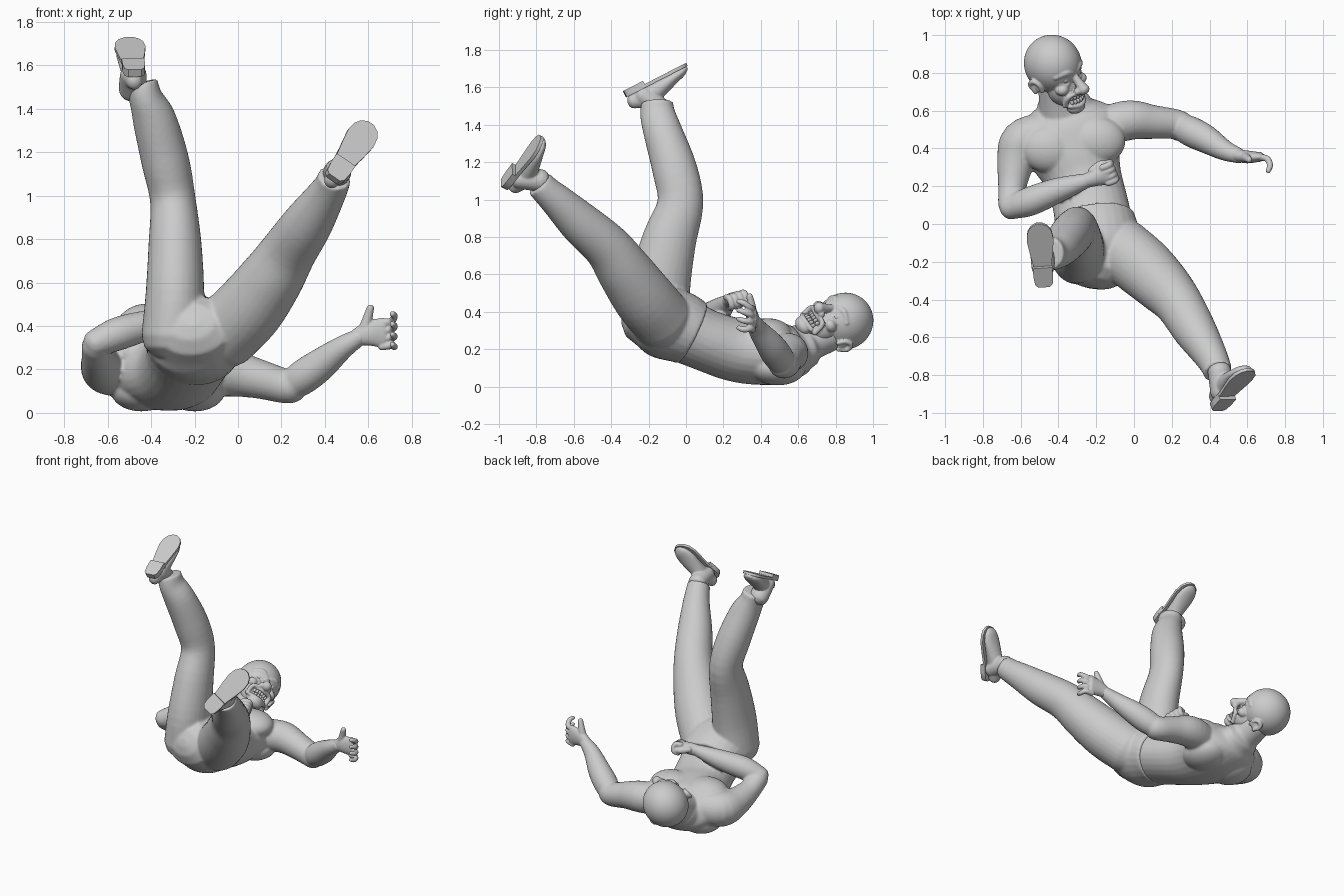
import bpy, bmesh, math
from mathutils import Matrix, Vector

if "Cube" in bpy.data.objects:
    bpy.data.objects.remove(bpy.data.objects["Cube"])

GREY = (0.6, 0.6, 0.6, 1)
mat = bpy.data.materials.new("plain_grey")
mat.use_nodes = True
mat.diffuse_color = GREY
mat.node_tree.nodes["Principled BSDF"].inputs["Base Color"].default_value = GREY


def frame(origin, forward, up):
    """Matrix with x along forward and z close to up."""
    x = Vector(forward).normalized()
    y = Vector(up).cross(x).normalized()
    m = Matrix((x, y, x.cross(y))).transposed().to_4x4()
    m.translation = origin
    return m


def spline(pts, steps=4):
    """Smooth the listed stations (x, y, z, half width, half depth)."""
    p = [Vector(q if len(q) == 5 else (*q, q[3])) for q in pts]
    p = [p[0] * 2 - p[1]] + p + [p[-1] * 2 - p[-2]]
    out = []
    for a, b, c, d in zip(p, p[1:], p[2:], p[3:]):
        for i in range(steps):
            t = i / steps
            out.append((b * 2 + (c - a) * t + (a * 2 - b * 5 + c * 4 - d) * t ** 2
                        + (b * 3 - a - c * 3 + d) * t ** 3) * 0.5)
    return out + [p[-2]]


def tube(bm, pts, side=(1, 0, 0), caps=(True, True), n=28):
    """Closed loft of ellipses along a smooth path, with optional domed ends."""
    s = spline(pts)
    pos = [Vector(v[:3]) for v in s]
    stations = []
    for i, v in enumerate(s):
        tan = (pos[min(i + 1, len(s) - 1)] - pos[max(i - 1, 0)]).normalized()
        stations.append((pos[i], tan, v[3], v[4]))

    def dome(st, sign):
        c, tan, a, b = st
        return [(c + tan * sign * min(a, b) * 0.8 * math.sin(k), tan,
                 a * math.cos(k), b * math.cos(k)) for k in (0.5, 1.0, 1.4)]
    if caps[0]:
        stations = dome(stations[0], -1)[::-1] + stations
    if caps[1]:
        stations += dome(stations[-1], 1)
    rings = []
    for c, tan, a, b in stations:
        u = Vector(side)
        u = (u - tan * u.dot(tan)).normalized()
        w = tan.cross(u)
        rings.append([bm.verts.new(c + u * a * math.cos(k * math.tau / n)
                                   + w * b * math.sin(k * math.tau / n)) for k in range(n)])
    for r, q in zip(rings, rings[1:]):
        for k in range(n):
            bm.faces.new((r[k], r[(k + 1) % n], q[(k + 1) % n], q[k]))
    bm.faces.new(rings[0][::-1])
    bm.faces.new(rings[-1])


def ball(bm, c, r):
    r = r if isinstance(r, tuple) else (r, r, r)
    bmesh.ops.create_uvsphere(bm, u_segments=48, v_segments=32, radius=1,
                              matrix=Matrix.Translation(c) @ Matrix.Diagonal((*r, 1)))


def finish(name, bm, matrix=None, voxel=0, smooth=4):
    if matrix:
        bm.transform(matrix)
    bmesh.ops.recalc_face_normals(bm, faces=bm.faces)
    me = bpy.data.meshes.new(name)
    bm.to_mesh(me)
    bm.free()
    me.materials.append(mat)
    ob = bpy.data.objects.new(name, me)
    bpy.context.collection.objects.link(ob)
    bpy.ops.object.select_all(action="DESELECT")
    ob.select_set(True)
    bpy.context.view_layer.objects.active = ob
    if voxel:
        # fuse the overlapping volumes into one skin
        m = ob.modifiers.new("fuse", "REMESH")
        m.mode, m.voxel_size, m.use_smooth_shade = "VOXEL", voxel, True
        s = ob.modifiers.new("soften", "SMOOTH")
        s.factor, s.iterations = 0.5, smooth
    else:
        bpy.ops.object.shade_smooth_by_angle(angle=math.radians(40))


# torso, neck and arms
bm = bmesh.new()
across = (0.98, 0.17, 0)
tube(bm, [(-.21, -.02, .305, .21, .175), (-.23, .1, .25, .2, .165), (-.27, .25, .2, .205, .17),
          (-.31, .38, .185, .25, .175), (-.34, .5, .18, .27, .165), (-.36, .58, .185, .23, .14),
          (-.37, .63, .2, .15, .11)], across)
tube(bm, [(-.35, .53, .2, .16, .11), (-.39, .65, .24, .115, .105), (-.41, .77, .29, .1)], across)
# flat chest muscles and shoulder blades
for x, y in ((-.445, .4), (-.2, .44)):
    ball(bm, (x, y, .275), (.155, .13, .09))
    ball(bm, (x, y + .05, .1), (.14, .15, .093))
tube(bm, [(-.15, .52, .18, .105), (-.02, .55, .18, .105), (.1, .54, .155, .09),
          (.21, .53, .125, .08), (.25, .515, .125, .08)], (0, 0, 1))
tube(bm, [(.235, .525, .12, .068), (.3, .49, .165, .08), (.38, .45, .222, .075),
          (.48, .39, .3, .055), (.56, .36, .35, .04)], (0, 0, 1))
tube(bm, [(-.48, .48, .2, .115), (-.59, .43, .2, .12), (-.625, .33, .215, .1),
          (-.645, .2, .255, .075), (-.655, .1, .31, .065)])
tube(bm, [(-.66, .085, .32, .062), (-.55, .12, .365, .077), (-.4, .18, .41, .066),
          (-.25, .23, .455, .04)], (0, 0, 1))
finish("upper_body", bm, voxel=.009, smooth=6)

# open left hand
bm = bmesh.new()
tube(bm, [(.54, .365, .345, .038, .034), (.6, .355, .365, .057, .034),
          (.67, .355, .37, .07, .025)], (0, 0, 1))
for i in range(4):
    z = .305 + i * .037
    tip = .01 * i
    tube(bm, [(.66, .355, z, .018), (.705, .345, z + .005, .017),
              (.72, .31, z + tip, .016), (.71, .28, z + tip + .01, .013)], (0, 0, 1))
tube(bm, [(.58, .355, .38, .028), (.595, .35, .43, .023), (.61, .34, .485, .017)])
finish("left_hand", bm, voxel=.005, smooth=3)

# closed right hand, built along the forearm
bm = bmesh.new()
tube(bm, [(-.07, 0, 0, .038), (-.02, 0, 0, .045, .04), (.05, 0, 0, .06, .035)], (0, 1, 0))
for i in range(4):
    y = -.045 + i * .03
    tube(bm, [(.04, y, .018, .018), (.08, y, .008, .018), (.08, y, -.035, .017),
              (.045, y, -.045, .014)], (0, 1, 0))
tube(bm, [(-.02, .04, .0, .022), (.03, .055, -.02, .02), (.07, .045, -.03, .016)], (0, 0, 1))
finish("right_fist", bm, frame((-.19, .25, .465), (.9, .3, .15), (0, -.3, 1)), .005, 3)

# trousers: hips and both legs
bm = bmesh.new()
tube(bm, [(-.21, .035, .285, .212, .178), (-.2, -.04, .32, .225, .192), (-.19, -.13, .35, .23, .195),
          (-.2, -.21, .38, .205, .165)], caps=(False, True))
tube(bm, [(-.3, -.15, .35, .145, .17), (-.29, -.14, .55, .135, .165), (-.29, -.09, .78, .122, .145),
          (-.3, -.03, .98, .105, .123), (-.335, -.06, 1.16, .11, .12), (-.385, -.12, 1.35, .1, .105),
          (-.425, -.15, 1.45, .078, .095), (-.445, -.155, 1.52, .075, .085)], caps=(True, False))
tube(bm, [(-.07, -.13, .36, .165), (.05, -.23, .48, .163), (.155, -.33, .62, .147),
          (.235, -.42, .745, .128), (.32, -.56, .87, .115), (.395, -.68, .985, .092),
          (.43, -.745, 1.045, .08), (.445, -.785, 1.085, .076)], caps=(True, False))
finish("trousers", bm, voxel=.01)

# shoes: x runs heel to toe, z runs from the sole to the ankle
SOLE = ((0, .03), (.015, .046), (.06, .052), (.13, .05), (.2, .062), (.27, .071),
        (.32, .064), (.35, .045), (.368, .015))


def slab(bm, outline, low, high):
    loop = list(outline) + [(x, -w) for x, w in reversed(outline)]
    bottom = bm.faces.new([bm.verts.new((x, y, low)) for x, y in loop])
    top = bmesh.ops.extrude_face_region(bm, geom=[bottom])["geom"]
    bmesh.ops.translate(bm, vec=(0, 0, high - low),
                        verts=[v for v in top if isinstance(v, bmesh.types.BMVert)])


for name, heel, forward, sole in (("right", (-.475, -.33, 1.57), (-.03, .33, .17), (0, -.45, .89)),
                                  ("left", (.44, -.98, 1.08), (.17, .19, .25), (.27, -.82, .38))):
    m = frame(heel, forward, [-c for c in sole])
    bm = bmesh.new()
    slab(bm, SOLE, .008, .026)
    slab(bm, SOLE[:3] + ((.115, .052),), -.012, .012)
    finish(name + "_shoe_sole", bm, m)
    bm = bmesh.new()
    tube(bm, [(.02, 0, .06, .036, .04), (.07, 0, .068, .047, .052), (.13, 0, .07, .05, .055),
              (.2, 0, .06, .058, .045), (.27, 0, .048, .064, .034), (.325, 0, .04, .052, .025),
              (.352, 0, .034, .03, .014)], (0, 1, 0))
    tube(bm, [(.08, 0, .05, .055, .06), (.105, 0, .1, .058, .063), (.13, 0, .16, .06, .063)])
    finish(name + "_shoe_upper", bm, m, .006, 3)

# head: x is forward, y is its left, z is up
head = frame((-.43, .848, .35), (.75, -.2, .6), (-.1, .85, .45))
bm = bmesh.new()
ball(bm, (0, 0, 0), (.157, .147, .155))
ball(bm, (.062, 0, -.12), (.088, .1, .105))
ball(bm, (.125, 0, -.225), (.045, .055, .035))
tube(bm, [(.135, 0, -.03, .018), (.17, 0, -.075, .023), (.198, 0, -.11, .032)], (0, 1, 0))
tube(bm, [(.115, 0, -.2, .065, .035), (.085, 0, -.15, .085, .06)], (0, 1, 0))
for s in (1, -1):
    tube(bm, [(.143, s * .015, -.015, .016), (.135, s * .055, .002, .019),
              (.097, s * .1, -.012, .018)], (0, 0, 1))
    ball(bm, (.11, s * .075, -.095), (.037, .035, .03))
    ball(bm, (.175, s * .028, -.113), .019)
    tube(bm, [(.125, s * .025, -.063, .01), (.132, s * .052, -.072, .011),
              (.108, s * .082, -.06, .011)], (0, 0, 1))
    tube(bm, [(.17, s * .03, -.125, .009), (.145, s * .07, -.135, .014),
              (.115, s * .075, -.19, .014)])
    tube(bm, [(.02, s * .13, -.1, .011), (.015, s * .142, -.06, .012), (-.015, s * .152, -.038, .014),
              (-.04, s * .15, -.065, .014), (-.02, s * .137, -.11, .012)], (0, 1, 0))
    ball(bm, (-.01, s * .132, -.075), (.03, .016, .036))
tube(bm, [(.135, -.06, -.198, .013), (.162, 0, -.207, .015), (.135, .06, -.198, .013)], (0, 0, 1))
tube(bm, [(.14, -.06, -.13, .012), (.165, 0, -.135, .013), (.14, .06, -.13, .012)], (0, 0, 1))
finish("head", bm, head, .005, 3)

bm = bmesh.new()
for s in (1, -1):
    ball(bm, (.118, s * .052, -.04), .023)
finish("eyes", bm, head)

# two rows of bared teeth set around the mouth
bm = bmesh.new()
for z in (-.153, -.181):
    for i in range(6):
        a = (i - 2.5) * .27
        ball(bm, (.082 + .073 * math.cos(a), .07 * math.sin(a), z), (.012, .0095, .015))
finish("teeth", bm, head)
